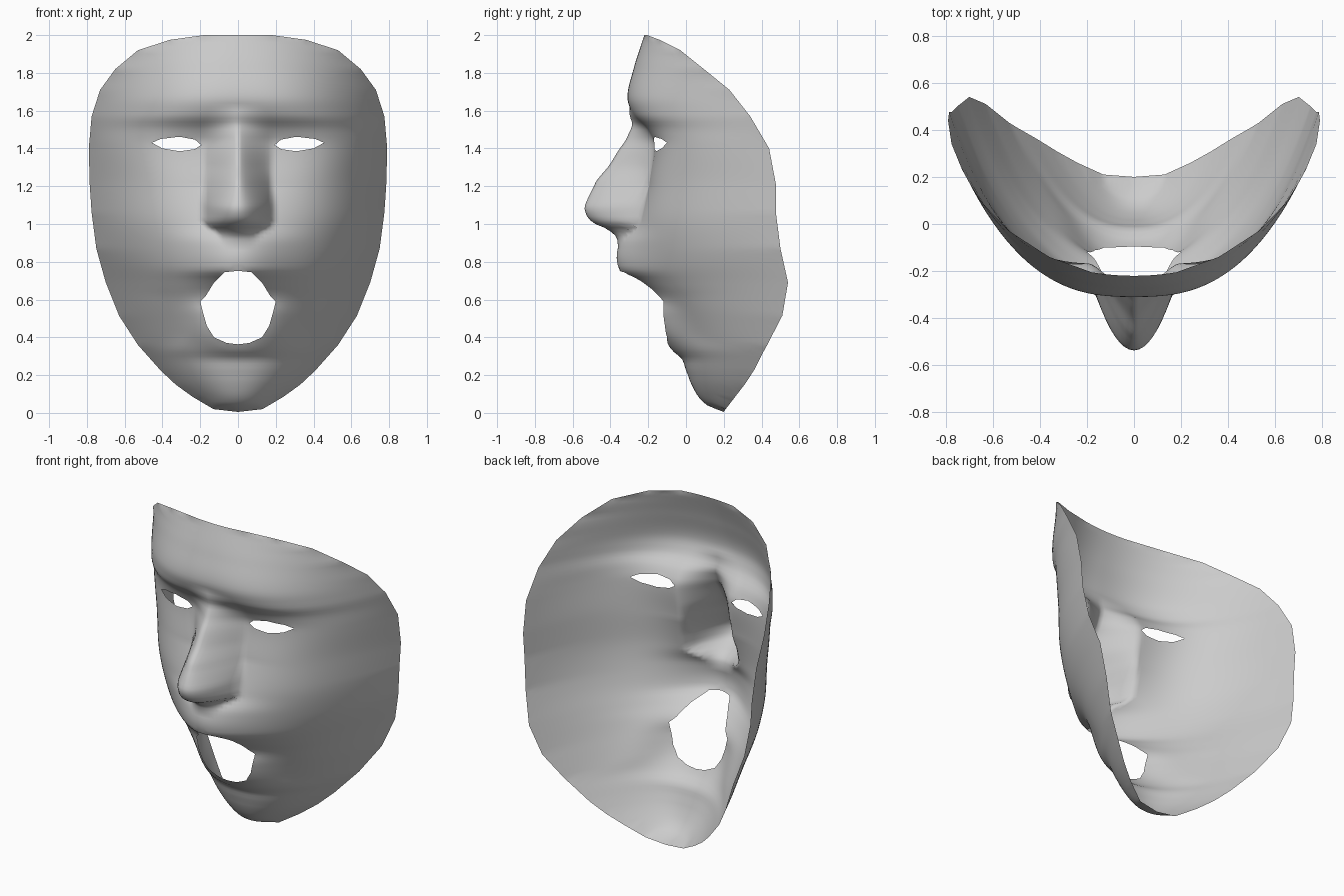
import bpy, bmesh, math
from mathutils import Vector, kdtree
from mathutils.geometry import delaunay_2d_cdt

if "Cube" in bpy.data.objects:
    bpy.data.objects.remove(bpy.data.objects["Cube"])


def interp(table, z, straight=False):
    # monotone cubic (or straight-line) interpolation
    n = len(table)
    if z <= table[0][0]:
        return table[0][1]
    if z >= table[-1][0]:
        return table[-1][1]

    def sec(i):
        return (table[i + 1][1] - table[i][1]) / (table[i + 1][0] - table[i][0])

    def slope(i):
        if i == 0 or i == n - 1:
            return sec(min(i, n - 2))
        a, b = sec(i - 1), sec(i)
        return 0 if a * b <= 0 else 2 * a * b / (a + b)
    i = max(k for k in range(n - 1) if table[k][0] <= z)
    h = table[i + 1][0] - table[i][0]
    t = (z - table[i][0]) / h
    if straight:
        return table[i][1] + t * (table[i + 1][1] - table[i][1])
    return (table[i][1] * (1 + 2 * t) * (1 - t) ** 2 + table[i + 1][1] * t * t * (3 - 2 * t)
            + h * (slope(i) * t * (1 - t) ** 2 + slope(i + 1) * t * t * (t - 1)))


# Rim of the mask, right half: (x, y, z) from chin to crown
rim = [(0, .2, .005), (.13, .21, .02), (.24, .26, .085), (.33, .31, .15), (.41, .36, .225),
       (.53, .43, .36), (.63, .51, .515), (.70, .54, .69), (.75, .50, .87), (.775, .476, 1.06),
       (.785, .476, 1.21), (.79, .44, 1.4), (.775, .34, 1.57), (.73, .23, 1.71),
       (.65, .095, 1.82), (.53, -.03, 1.92), (.36, -.14, 1.975), (.18, -.205, 2.0)]
half_width = [(z, x) for x, y, z in rim]
rim_depth = [(z, y) for x, y, z in rim]

# Profiles by height: face depth, side roundness, lip bulge, lip falloff
face = [(.005, .2), (.02, .16), (.045, .105), (.11, .05), (.22, .005), (.29, -.005), (.4, -.04),
        (.6, -.12), (.8, -.2), (1.0, -.22), (1.2, -.2), (1.42, -.17), (1.5, -.205),
        (1.58, -.28), (1.67, -.31), (1.83, -.275), (2.0, -.22)]
roundness = [(0, 2), (.3, 2.5), (.7, 2.9), (1.0, 3.3), (1.2, 3.5), (1.42, 3.9), (1.5, 3.5),
             (1.6, 2.9), (1.7, 2.6), (1.85, 2.3), (2, 2)]
lips = [(.2, 0), (.28, .015), (.335, .06), (.36, .068), (.45, .08), (.52, .07), (.6, .04),
        (.7, .10), (.76, .165), (.8, .165), (.9, .14), (1.0, .06), (1.2, 0)]
lip_fall = [(.33, 2), (.42, 4), (.55, 4), (.65, 2)]
# Nose by height: bulge, half width, ridge roundness, softness of the foot
nose = [(.88, 0), (.92, .02), (.975, .125), (1.0, .2), (1.04, .26), (1.1, .295), (1.2, .287),
        (1.31, .225), (1.4, .18), (1.48, .11), (1.55, .035), (1.62, 0)]
nose_width = [(.9, .08), (.95, .11), (.98, .15), (1.01, .185), (1.1, .185), (1.25, .18),
              (1.4, .19), (1.48, .19), (1.6, .16)]
nose_round = [(1.08, 2), (1.3, 1.4), (1.5, 1.2)]
nose_soft = [(1.1, 1), (1.3, 1.5)]


def depth(x, z):
    x = abs(x)
    # smooth tables inside, exact straight rim at the edge
    wl = max(interp(half_width, z, True), .001)
    k = min(x / wl, 1) ** 6
    w = max(interp(half_width, z) * (1 - k) + wl * k, .001)
    r = interp(rim_depth, z) * (1 - k) + interp(rim_depth, z, True) * k
    c = interp(face, z)
    y = c + (r - c) * min(x / w, 1) ** interp(roundness, z)
    y -= interp(lips, z) * math.exp(-(x / .25) ** interp(lip_fall, z))
    s = min(1, x / interp(nose_width, z))
    return y - interp(nose, z) * (1 - s ** interp(nose_round, z)) ** interp(nose_soft, z)


def subdivide(loop, step=.022):
    pts = []
    for a, b in zip(loop, loop[1:] + loop[:1]):
        a, b = Vector(a), Vector(b)
        n = max(1, round((b - a).length / step))
        pts += [a.lerp(b, k / n) for k in range(n)]
    return pts


def mirror_loop(half):
    return half + [(-x, z) for x, z in reversed(half) if x > 0]


def inside(p, loop):
    hit = False
    for a, b in zip(loop, loop[1:] + loop[:1]):
        if (a[1] > p[1]) != (b[1] > p[1]) and \
                p[0] < a[0] + (b[0] - a[0]) * (p[1] - a[1]) / (b[1] - a[1]):
            hit = not hit
    return hit


# Outline, mouth opening and eye openings in the front plane
outline = mirror_loop([(x, z) for x, y, z in rim])
mouth = mirror_loop([(0, .363), (.06, .37), (.127, .4), (.165, .46), (.185, .53), (.2, .59),
                     (.17, .62), (.127, .69), (.07, .745), (0, .752)])
eye = [(.195, 1.418), (.23, 1.396), (.31, 1.385), (.40, 1.4), (.455, 1.43), (.41, 1.45),
       (.31, 1.462), (.228, 1.447)]
holes = [mouth, eye, [(-x, z) for x, z in eye]]

# Triangulate a regular point field together with the loops
points, edges = [], []
for loop in [outline] + holes:
    ring = subdivide(loop)
    k, n = len(points), len(ring)
    points += ring
    edges += [(k + i, k + (i + 1) % n) for i in range(n)]
tree = kdtree.KDTree(len(points))
for i, p in enumerate(points):
    tree.insert((p.x, p.y, 0), i)
tree.balance()
step = .02
for i in range(-40, 41):
    for j in range(1, 101):
        p = Vector((i * step, j * step))
        if inside(p, outline) and tree.find((p.x, p.y, 0))[2] > .012:
            points.append(p)
verts, _, tris = delaunay_2d_cdt(points, edges, [], 0, 1e-5)[:3]

# Lift the flat sheet to the face surface
bm = bmesh.new()
bv = [bm.verts.new((v.x, depth(v.x, v.y), v.y)) for v in verts]
for t in tris:
    a, b, c = (verts[i] for i in t)
    mid = (a + b + c) / 3
    area = abs((b - a).cross(c - a))
    if area > 1e-5 and inside(mid, outline) and not any(inside(mid, h) for h in holes):
        bm.faces.new([bv[i] for i in t])
bmesh.ops.delete(bm, geom=[v for v in bm.verts if not v.link_faces], context='VERTS')
bm.normal_update()
if sum(f.normal.y for f in bm.faces) > 0:
    bmesh.ops.reverse_faces(bm, faces=bm.faces[:])
for f in bm.faces:
    f.smooth = True
mesh = bpy.data.meshes.new("face_mask")
bm.to_mesh(mesh)
bm.free()
bpy.context.collection.objects.link(bpy.data.objects.new("face_mask", mesh))
